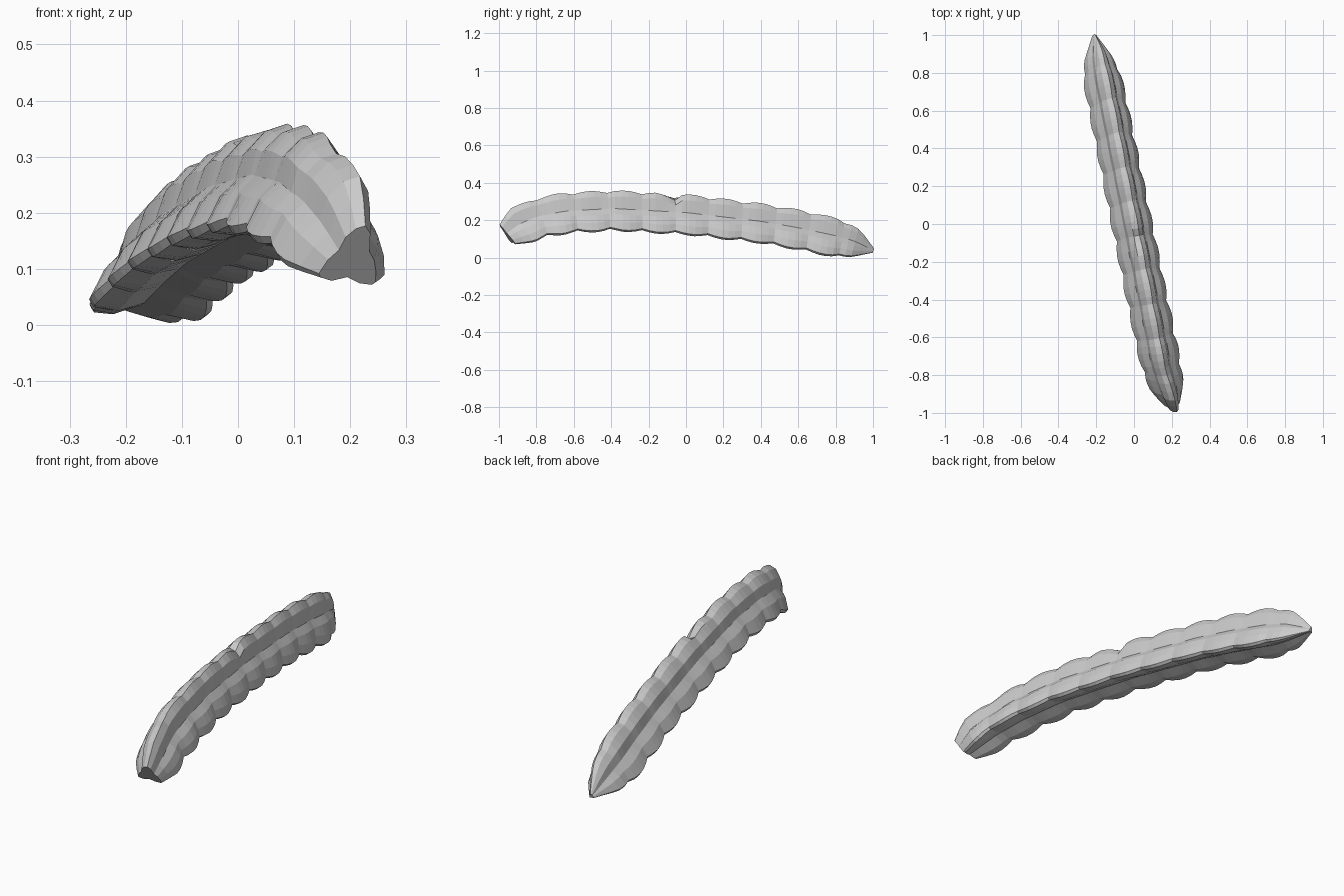
import bpy, bmesh, math
from mathutils import Vector

cube = bpy.data.objects.get("Cube")
if cube:
    bpy.data.objects.remove(cube, do_unlink=True)

# One flat colour
mat = bpy.data.materials.new("pale_grey")
mat.use_nodes = True
grey = (0.6, 0.6, 0.6, 1)
mat.diffuse_color = grey
mat.node_tree.nodes["Principled BSDF"].inputs["Base Color"].default_value = grey

# Three-lobed section: sideways, upward, how strongly the bumps act
SECTION = [
    (0.027, 0.106, 1), (-0.005, 0.095, 1), (-0.035, 0.062, 0.7), (-0.046, 0.015, 0.1),
    (-0.08, -0.017, 0.7), (-0.106, -0.068, 1), (-0.097, -0.082, 1), (-0.05, -0.088, 0.4),
    (0.0, -0.072, 0), (0.045, -0.096, 0.4), (0.095, -0.109, 1), (0.107, -0.1, 1),
    (0.1, -0.06, 1), (0.083, -0.02, 0.7), (0.056, 0.01, 0.1), (0.049, 0.075, 0.7),
]
# Spine: y, height, section scale
SPINE = [
    (-0.96, 0.125, 0.55), (-0.9, 0.17, 0.82), (-0.8, 0.212, 0.95), (-0.65, 0.24, 1),
    (-0.4, 0.253, 1), (0.0, 0.23, 1), (0.4, 0.183, 0.98), (0.6, 0.148, 0.98),
    (0.8, 0.105, 0.95), (0.88, 0.085, 0.75), (0.95, 0.058, 0.4), (1.0, 0.038, 0.12),
]
FRONT, BACK = SPINE[0][0], SPINE[-1][0]
BUMPS = 11
RINGS = BUMPS * 5


def spine(y):
    """Height and scale on the spine, with straight runs between points."""
    for a, b in zip(SPINE, SPINE[1:]):
        if y <= b[0]:
            break
    t = (y - a[0]) / (b[0] - a[0])
    return Vector(a[1:]).lerp(Vector(b[1:]), t)


def ring(y):
    """Section square to the spine, swollen where a bump passes."""
    z, scale = spine(y)
    y0, y1 = max(y - 0.06, FRONT), min(y + 0.06, BACK)
    slope = (spine(y1)[0] - spine(y0)[0]) / (y1 - y0)
    wave = abs(math.sin(math.pi * BUMPS * (y - FRONT) / (BACK - FRONT)))
    lean = max(0, -y - 0.75)
    x = -0.2 * y - 0.01 + 0.1 * lean
    pts = []
    for u, w, bump in SECTION:
        k = scale * (1 + bump * (0.14 * wave - 0.11))
        pts.append(Vector((x + u * k + lean * w * k,
                           y + 0.2 * u * k - slope * w * k, z + w * k)))
    return pts


# Ribbed, arched pod
bm = bmesh.new()
rings = []
for i in range(RINGS + 1):
    y = FRONT + (BACK - FRONT) * i / RINGS
    rings.append([bm.verts.new(p) for p in ring(y)])
n = len(SECTION)
for a, b in zip(rings, rings[1:]):
    for j in range(n):
        k = (j + 1) % n
        bm.faces.new((a[j], a[k], b[k], b[j]))

# Small sloping nick on the right of the top ridge
for loop in rings:
    depth = loop[0].co.y + 0.17
    if 0 < depth < 0.12:
        for j in (0, n - 1):
            loop[j].co.z -= 0.2 * depth

# Closed ends, fanned from the middle
for loop in (rings[0], rings[-1]):
    mid = bm.verts.new(sum((v.co for v in loop), Vector()) / n)
    for j in range(n):
        bm.faces.new((loop[j], loop[(j + 1) % n], mid))
bmesh.ops.recalc_face_normals(bm, faces=bm.faces)

mesh = bpy.data.meshes.new("ribbed_pod")
bm.to_mesh(mesh)
bm.free()
mesh.materials.append(mat)
pod = bpy.data.objects.new("ribbed_pod", mesh)
bpy.context.collection.objects.link(pod)
